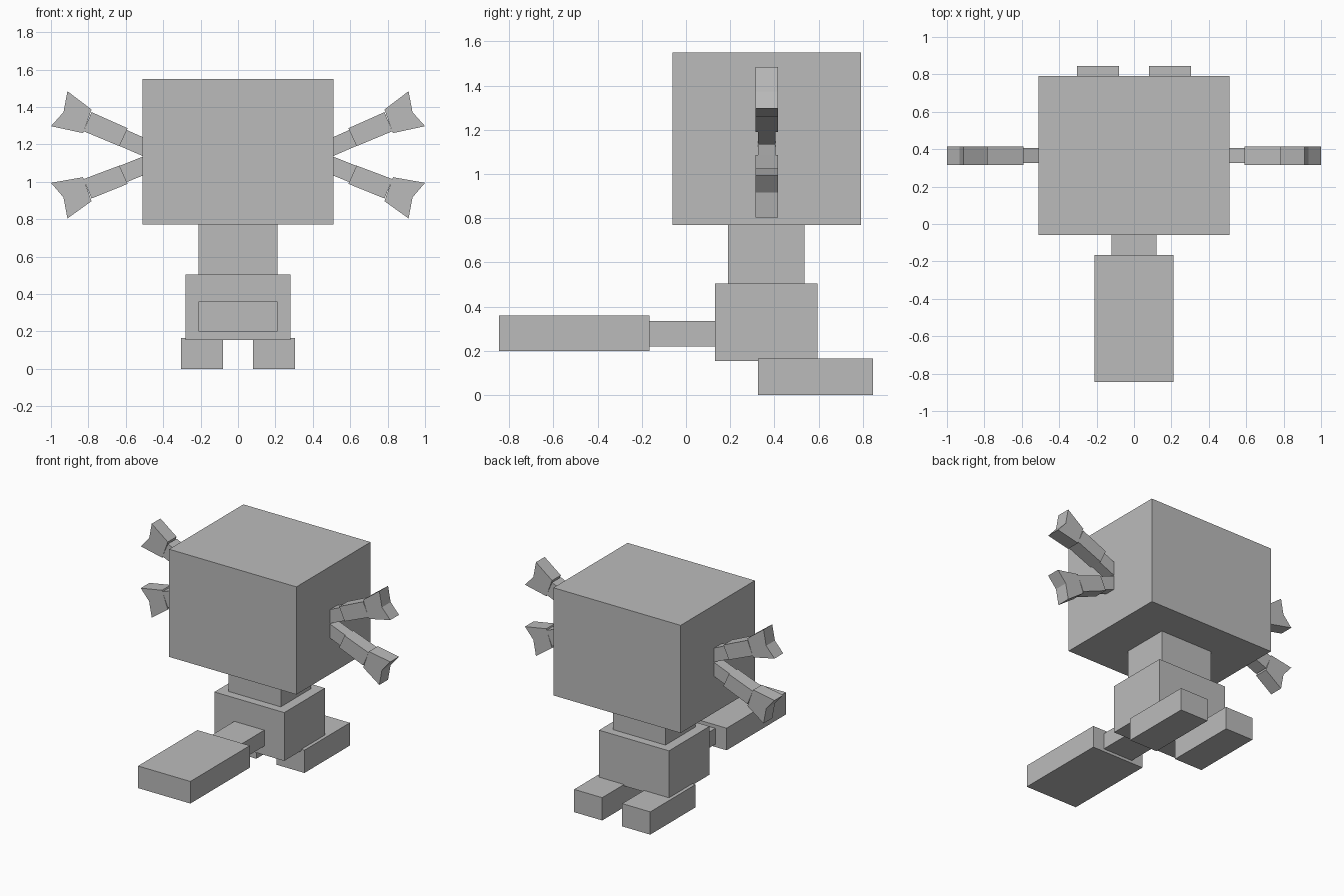
import bpy
import bmesh

if "Cube" in bpy.data.objects:
    bpy.data.objects.remove(bpy.data.objects["Cube"])

GREY = (0.5, 0.5, 0.5, 1.0)
grey = bpy.data.materials.new("plain grey")
grey.use_nodes = True
grey.diffuse_color = GREY
grey.node_tree.nodes["Principled BSDF"].inputs["Base Color"].default_value = GREY


def prism(name, outline, y0, y1):
    """Extrude a closed x-z outline from y0 to y1."""
    bm = bmesh.new()
    face = bm.faces.new([bm.verts.new((x, y0, z)) for x, z in outline])
    ext = bmesh.ops.extrude_face_region(bm, geom=[face])
    moved = [g for g in ext["geom"] if isinstance(g, bmesh.types.BMVert)]
    bmesh.ops.translate(bm, verts=moved, vec=(0, y1 - y0, 0))
    bmesh.ops.recalc_face_normals(bm, faces=bm.faces)
    mesh = bpy.data.meshes.new(name)
    bm.to_mesh(mesh)
    bm.free()
    mesh.materials.append(grey)
    obj = bpy.data.objects.new(name, mesh)
    bpy.context.scene.collection.objects.link(obj)
    return obj


def box(name, x0, x1, y0, y1, z0, z1):
    return prism(name, [(x0, z0), (x1, z0), (x1, z1), (x0, z1)], y0, y1)


# Head, neck and body
box("head", -0.51, 0.51, -0.06, 0.79, 0.77, 1.55)
box("neck", -0.21, 0.21, 0.19, 0.535, 0.505, 0.77)
box("body", -0.28, 0.28, 0.13, 0.595, 0.155, 0.505)

# Long paddle reaching out in front of the body
box("paddle_stem", -0.12, 0.12, -0.165, 0.13, 0.22, 0.335)
box("paddle", -0.21, 0.21, -0.845, -0.165, 0.2, 0.36)

# Arm pieces as x-z outlines of the upper left arm, with their half depth
ARM_Y = 0.365
ARM_PARTS = {
    "arm_stem": ([(0.49, 1.23), (0.60, 1.279), (0.635, 1.192), (0.49, 1.129)], 0.04),
    "forearm": ([(0.59, 1.286), (0.783, 1.372), (0.826, 1.27), (0.634, 1.19)], 0.05),
    "hand": ([(0.783, 1.386), (0.912, 1.484), (0.933, 1.372),
              (1.0, 1.297), (0.829, 1.26)], 0.05),
}


def lower(x, z):
    """Flip an upper arm point down, tilted slightly flatter."""
    return x, 2.289 - z - 0.04 * (0.95 - x)


for side, sign in (("left", 1), ("right", -1)):
    # Feet
    box(f"{side}_foot", sign * 0.08, sign * 0.305, 0.325, 0.845, 0.0, 0.165)
    # Two arms on each side of the head
    for part, (outline, half) in ARM_PARTS.items():
        for level in ("upper", "lower"):
            pts = outline if level == "upper" else [lower(x, z) for x, z in outline]
            prism(f"{side}_{level}_{part}", [(sign * x, z) for x, z in pts],
                  ARM_Y - half, ARM_Y + half)
